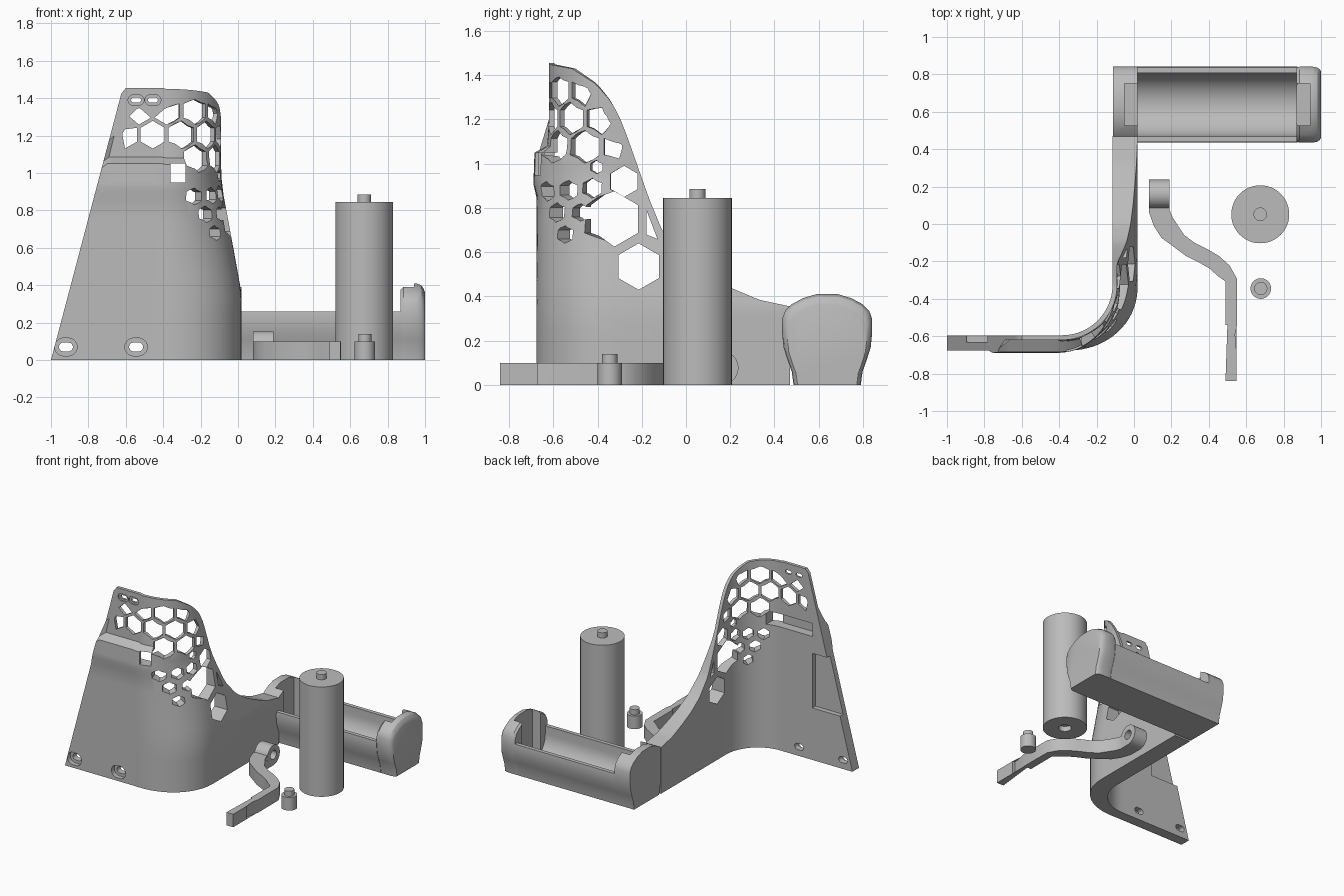
import bpy, bmesh
from math import sin, cos, pi, radians, sqrt

cube = bpy.data.objects.get("Cube")
if cube:
    bpy.data.objects.remove(cube)

grey = bpy.data.materials.new("plain grey")
grey.use_nodes = True
grey.diffuse_color = (0.5, 0.5, 0.5, 1)
grey.node_tree.nodes["Principled BSDF"].inputs["Base Color"].default_value = (0.5, 0.5, 0.5, 1)

# Wall path in plan: front panel, rounded corner, side panel
R, BEND, Y_IN, X_IN = 0.27, 0.615, -0.595, -0.115
ARC_END = BEND + R * pi / 2
LENGTH = ARC_END + 0.795
TOP = 1.455


def on_path(s, z, off):
    if s < BEND:
        return (s - 1, Y_IN - off, z)
    if s < ARC_END:
        a = (s - BEND) / R
        return (BEND - 1 + (R + off) * sin(a), Y_IN + R - (R + off) * cos(a), z)
    return (X_IN + off, Y_IN + R + s - ARC_END, z)


def front(u, v, w): return (u, w, v)
def side(u, v, w): return (w, u, v)
def plan(u, v, w): return (u, v, w)


def interp(pts, x):
    for (a, fa), (b, fb) in zip(pts, pts[1:]):
        if x <= b:
            return fa + (fb - fa) * max(0, (x - a) / (b - a))
    return pts[-1][1]


def finish(name, bm):
    bmesh.ops.recalc_face_normals(bm, faces=bm.faces)
    me = bpy.data.meshes.new(name)
    bm.to_mesh(me)
    bm.free()
    me.materials.append(grey)
    ob = bpy.data.objects.new(name, me)
    bpy.context.collection.objects.link(ob)
    return ob


def add_prism(bm, pts, place, levels, centre=(0, 0)):
    """Stack scaled copies of an outline; levels are (depth, scale)."""
    rings = [[bm.verts.new(place(centre[0] + (u - centre[0]) * k,
                                 centre[1] + (v - centre[1]) * k, w)) for u, v in pts]
             for w, k in levels]
    n = len(pts)
    for a, b in zip(rings, rings[1:]):
        for i in range(n):
            bm.faces.new((a[i], a[(i + 1) % n], b[(i + 1) % n], b[i]))
    bm.faces.new(rings[0])
    bm.faces.new(rings[-1])


def prism(name, pts, place, w0, w1):
    bm = bmesh.new()
    add_prism(bm, pts, place, [(w0, 1), (w1, 1)])
    return finish(name, bm)


def ngon(u, v, r, n=6, turn=pi / 2):
    return [(u + r * cos(turn + 2 * pi * i / n), v + r * sin(turn + 2 * pi * i / n)) for i in range(n)]


def rect(u0, u1, v0, v1):
    return [(u0, v0), (u1, v0), (u1, v1), (u0, v1)]


def slot(u, v, w, h):
    return [(x + (1 if x > u else -1) * (w - h) / 2, z) for x, z in ngon(u, v, h / 2, 24, pi / 24)]


def apply_mods(ob):
    deps = bpy.context.evaluated_depsgraph_get()
    me = bpy.data.meshes.new_from_object(ob.evaluated_get(deps))
    ob.modifiers.clear()
    ob.data = me


def boolean(ob, tool, mode='DIFFERENCE'):
    tool.hide_render = True
    m = ob.modifiers.new("cut", 'BOOLEAN')
    m.operation, m.solver, m.object = mode, 'EXACT', tool
    m.use_self = True
    apply_mods(ob)
    bpy.data.objects.remove(tool)


# Bracket wall: curved sheet with varying height and thickness
CREST = [(-0.62, TOP), (-0.5, 1.43), (-0.4, 1.36), (-0.34, 1.285), (-0.29, 1.19), (-0.24, 1.05),
         (-0.17, 0.85), (-0.1, 0.68), (0, 0.56), (0.1, 0.49), (0.2, 0.44), (0.33, 0.385), (0.47, 0.355)]
FRONT_T = [(0, 0.08), (0.86, 0.08), (0.91, 0.095), (1.05, 0.09), (1.085, 0.025), (TOP, 0.025)]
SIDE_T = [(0, 0.135), (0.35, 0.135), (0.6, 0.09), (0.95, 0.025), (TOP, 0.025)]
ROWS = [0, 0.15, 0.25, 0.35, 0.47, 0.6, 0.75, 0.86, 0.91, 0.95, 1.0, 1.05, 1.085, 1.2, 1.3, 1.4, TOP]


def crest(s):
    return TOP if s < BEND else interp(CREST, on_path(s, 0, 0)[1])


def thickness(s, z):
    t = min(1, max(0, (s - 0.58) / 0.4))
    t = t * t * (3 - 2 * t)
    return interp(FRONT_T, z) * (1 - t) + interp(SIDE_T, z) * t


cols = [BEND * i / 14 for i in range(14)]
cols += [BEND + (ARC_END - BEND) * i / 20 for i in range(20)]
cols += [ARC_END + (LENGTH - ARC_END) * i / 30 for i in range(31)]
bm = bmesh.new()
inner, outer = [], []
for c in cols:
    ins, outs = [], []
    for r in ROWS:
        z = r / TOP * (crest(c) - (0.03 if c == 0 else 0))
        s = c + 0.264 * z * max(0, 1 - c / BEND)
        ins.append(bm.verts.new(on_path(s, z, 0)))
        outs.append(bm.verts.new(on_path(s, z, thickness(s, z))))
    inner.append(ins)
    outer.append(outs)
nc, nr = len(cols), len(ROWS)
for c in range(nc - 1):
    for g in (inner, outer):
        for r in range(nr - 1):
            bm.faces.new((g[c][r], g[c + 1][r], g[c + 1][r + 1], g[c][r + 1]))
    for r in (0, nr - 1):
        bm.faces.new((inner[c][r], inner[c + 1][r], outer[c + 1][r], outer[c][r]))
for c in (0, nc - 1):
    for r in range(nr - 1):
        bm.faces.new((inner[c][r], inner[c][r + 1], outer[c][r + 1], outer[c][r]))
wall = finish("bracket_wall", bm)

# Honeycomb openings wrapped around the corner
def allowed(s, z):
    low = 1.1 if s < 0.64 else 0.95 if s < 0.93 else 1.02
    return (low < z < crest(s) - 0.045 and z < crest(s + 0.04) - 0.02
            and s > 0.264 * z + 0.07 and not (s < 0.62 and z > 1.335))


bm = bmesh.new()
DEPTH = [(-0.05, 1), (0.2, 1)]
PITCH = 0.148
for j in range(-2, 3):
    for i in range(12):
        u, v = 0.1 + PITCH * (i + 0.5 * (j % 2)), 1.205 + 0.128 * j
        if allowed(u, v):
            pts = []
            for k in range(6):
                r = 0.074
                while r > 0.015:
                    p = ngon(u, v, r)[k]
                    if allowed(*p):
                        break
                    r *= 0.9
                pts.append(p)
            add_prism(bm, pts, on_path, DEPTH)
for u, v, r in [(0.85, 0.68, 0.04), (0.8, 0.78, 0.045), (0.91, 0.78, 0.04), (0.74, 0.875, 0.045),
                (0.85, 0.88, 0.045), (0.95, 0.89, 0.045), (0.965, 0.985, 0.03),
                (1.04, 0.75, 0.125), (1.15, 0.535, 0.105), (1.085, 0.92, 0.07)]:
    add_prism(bm, ngon(u, v, r), on_path, DEPTH)
add_prism(bm, [(1.185, 0.79), (1.185, 0.68), (1.235, 0.66)], on_path, DEPTH)
boolean(wall, finish("honeycomb_cutter", bm))

# Strap opening and rear recesses
boolean(wall, prism("cutter", rect(-0.66, -0.3, 0.95, 1.05), front, -0.665, -0.5))
boolean(wall, prism("cutter", rect(-0.36, -0.28, 0.95, 1.05), front, -0.8, -0.5))
boolean(wall, prism("cutter", rect(-1.1, -0.66, 0.4, 0.82), front, -0.632, -0.5))

# Countersunk mounting slots
for x, z, w, h in [(-0.92, 0.07, 0.12, 0.095), (-0.545, 0.07, 0.12, 0.095),
                   (-0.545, 1.39, 0.085, 0.055), (-0.455, 1.39, 0.085, 0.055)]:
    boolean(wall, prism("cutter", slot(x, z, w, h), front, -0.8, -0.64 if z < 1 else -0.61))
    boolean(wall, prism("cutter", slot(x, z, w * 0.62, h * 0.5), front, -0.8, -0.5))

# Cradle: two end caps and a trough sharing one section
MID = 0.638
HALF = [(0.152, 0), (0.16, 0.06), (0.178, 0.11), (0.197, 0.17), (0.203, 0.23), (0.203, 0.3),
        (0.19, 0.335), (0.16, 0.365), (0.11, 0.392), (0.05, 0.41)]


def section(half):
    return [(MID - d, z) for d, z in half] + [(MID + d, z) for d, z in reversed(half)]


for name, levels, n0, n1 in [("near_cap", [(-0.112, 1), (0.02, 1)], -0.05, 0.05),
                             ("far_cap", [(0.87, 0.97), (0.885, 1), (0.955, 1), (0.98, 0.975),
                                          (0.993, 0.93), (1.0, 0.88)], 0.8, 0.94)]:
    bm = bmesh.new()
    add_prism(bm, section(HALF), side, levels, (MID, 0))
    cap = finish(name, bm)
    boolean(cap, prism("cutter", rect(MID - 0.112, MID + 0.112, 0.07, 0.6), side, n0, n1))
trough = prism("cradle_trough", section(HALF[:5] + [(0.2, 0.26)]), side, 0.02, 0.875)
bowl = [(MID + 0.17 * cos(pi + pi * i / 24), 0.2 + 0.17 * sin(pi + pi * i / 24)) for i in range(25)]
boolean(trough, prism("cutter", bowl + [(MID + 0.17, 0.5), (MID - 0.17, 0.5)], side, 0.0, 0.9))

# Standing cell and small pin: stepped cylinders
for name, x, y, r, h, nub, top in [("cell", 0.675, 0.052, 0.155, 0.845, 0.036, 0.885),
                                   ("pin", 0.678, -0.345, 0.055, 0.1, 0.035, 0.14)]:
    body = prism(name, ngon(x, y, r, 48), plan, 0, h)
    boolean(body, prism("nub", ngon(x, y, nub, 32), plan, h - 0.02, top), 'UNION')
    if name == "cell":
        boolean(body, prism("cutter", ngon(x, y, 0.045, 32), plan, -0.1, 0.04))

# Lever: swept S-shaped arm, stepped tail and pierced round head
ARM = [(0.135, 0.16), (0.135, 0.07), (0.155, 0.015), (0.19, -0.04), (0.24, -0.09), (0.3, -0.135),
       (0.37, -0.17), (0.43, -0.205), (0.48, -0.25), (0.52, -0.3), (0.52, -0.4), (0.52, -0.54)]
left, right = [], []
for i, (x, y) in enumerate(ARM):
    a, b = ARM[max(0, i - 1)], ARM[min(len(ARM) - 1, i + 1)]
    dx, dy = b[0] - a[0], b[1] - a[1]
    w = (0.055 if i < 4 else 0.042 if i < 9 else 0.031) / sqrt(dx * dx + dy * dy)
    left.append((x + dy * w, y - dx * w))
    right.append((x - dy * w, y + dx * w))
tail = [(0.525, -0.54), (0.525, -0.67), (0.547, -0.67), (0.547, -0.84), (0.489, -0.84)]
lever = prism("lever", left + tail + right[::-1], plan, 0, 0.1)
boolean(lever, prism("head", ngon(0.16, 0.077, 0.077, 40), side, 0.08, 0.19), 'UNION')
boolean(lever, prism("cutter", ngon(0.16, 0.08, 0.035, 32), side, 0, 0.3))

# Smooth shading with sharp edges kept
bpy.ops.object.select_all(action='DESELECT')
for ob in bpy.context.collection.objects:
    if ob.type == 'MESH' and ob.data.materials and ob.data.materials[0] == grey:
        ob.select_set(True)
        bpy.context.view_layer.objects.active = ob
bpy.ops.object.shade_smooth_by_angle(angle=radians(30))
